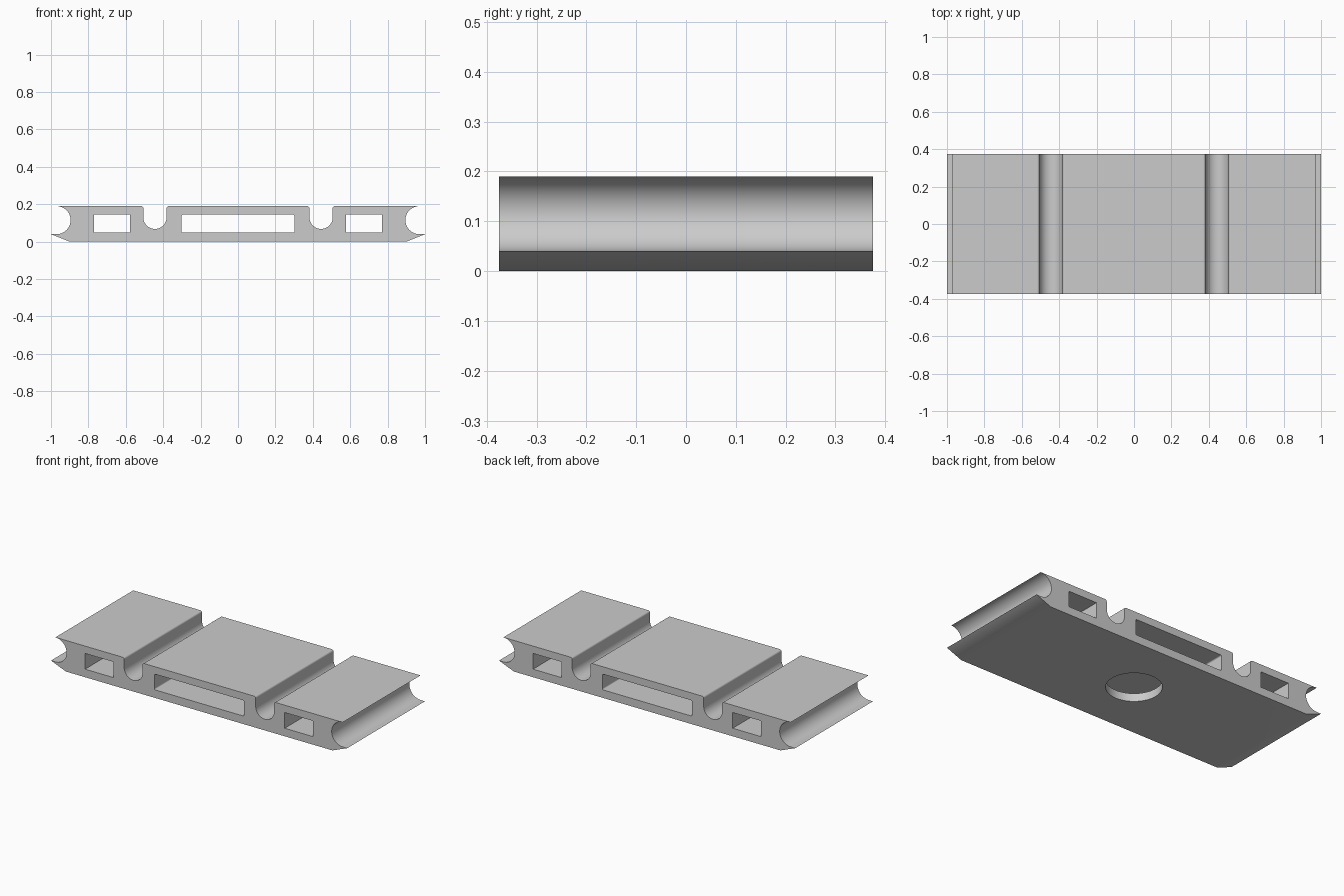
import bpy
import bmesh
from math import cos, sin, radians, pi

if "Cube" in bpy.data.objects:
    bpy.data.objects.remove(bpy.data.objects["Cube"], do_unlink=True)

HALF_DEPTH = 0.375
TOP = 0.19

grey = bpy.data.materials.new("plain grey")
grey.use_nodes = True
colour = (0.6, 0.6, 0.6, 1)
grey.diffuse_color = colour
grey.node_tree.nodes["Principled BSDF"].inputs["Base Color"].default_value = colour


def arc(cx, cz, r, start, end, steps):
    angles = [radians(start + (end - start) * i / steps) for i in range(steps + 1)]
    return [(cx + r * cos(a), cz + r * sin(a)) for a in angles]


def prism(name, outline, half_depth):
    """Extrude an x-z outline along y."""
    bm = bmesh.new()
    face = bm.faces.new([bm.verts.new((x, -half_depth, z)) for x, z in outline])
    new = bmesh.ops.extrude_face_region(bm, geom=[face])["geom"]
    verts = [g for g in new if isinstance(g, bmesh.types.BMVert)]
    bmesh.ops.translate(bm, verts=verts, vec=(0, 2 * half_depth, 0))
    bmesh.ops.recalc_face_normals(bm, faces=bm.faces)
    mesh = bpy.data.meshes.new(name)
    bm.to_mesh(mesh)
    bm.free()
    mesh.materials.append(grey)
    obj = bpy.data.objects.new(name, mesh)
    bpy.context.collection.objects.link(obj)
    return obj


def rounded_box(x0, x1, z0, z1, r):
    if r == 0:
        return [(x0, z0), (x1, z0), (x1, z1), (x0, z1)]
    return (arc(x0 + r, z0 + r, r, 180, 270, 5) + arc(x1 - r, z0 + r, r, 270, 360, 5)
            + arc(x1 - r, z1 - r, r, 0, 90, 5) + arc(x0 + r, z1 - r, r, 90, 180, 5))


def cut(body, cutter):
    mod = body.modifiers.new("cut", "BOOLEAN")
    mod.operation = "DIFFERENCE"
    mod.solver = "EXACT"
    mod.object = cutter
    bpy.context.view_layer.objects.active = body
    bpy.ops.object.modifier_apply(modifier=mod.name)
    bpy.data.objects.remove(cutter, do_unlink=True)


# Half section: bottom bevel, scooped end, then the rounded-lip groove
groove_x, groove_r, lip = 0.444, 0.062, 0.012
half = [(0.90, 0), (1.0, 0.04)]
half += arc(0.97, 0.115, 0.075, 270, 90, 24)
half += arc(groove_x + groove_r + lip, TOP - lip, lip, 90, 180, 6)
half += arc(groove_x, 0.13, groove_r, 0, -180, 24)
half += arc(groove_x - groove_r - lip, TOP - lip, lip, 0, 90, 6)
body = prism("slotted_plate", half + [(-x, z) for x, z in reversed(half)], HALF_DEPTH)

# Slots running through the full depth
for x0, x1, r in ((-0.302, 0.302, 0.008), (0.578, 0.77, 0), (-0.77, -0.578, 0)):
    cut(body, prism("slot_cutter", rounded_box(x0, x1, 0.049, 0.145, r), 0.5))

# Round hole from the underside into the middle slot
bpy.ops.mesh.primitive_cylinder_add(vertices=64, radius=0.153, depth=0.2, location=(0, 0, 0))
cut(body, bpy.context.object)

# Smooth the curved walls and keep the flat faces flat
bpy.ops.object.select_all(action="DESELECT")
body.select_set(True)
bpy.context.view_layer.objects.active = body
bpy.ops.object.shade_smooth_by_angle(angle=pi / 6)
weighted = body.modifiers.new("flat_normals", "WEIGHTED_NORMAL")
weighted.keep_sharp = True
